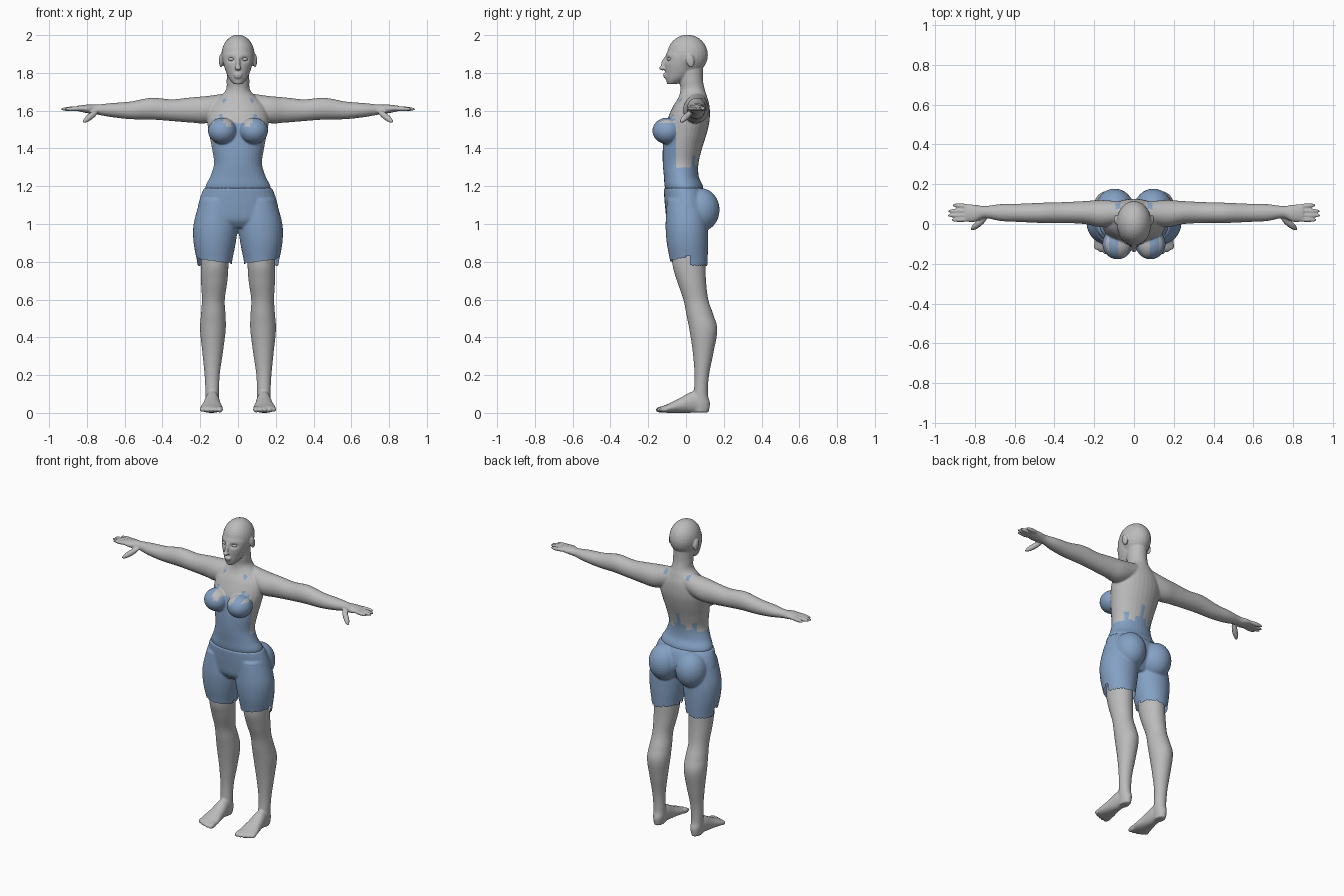
import bpy, bmesh, math
from mathutils import Vector, Matrix, Euler

if "Cube" in bpy.data.objects:
    bpy.data.objects.remove(bpy.data.objects["Cube"], do_unlink=True)


def material(name, colour):
    mat = bpy.data.materials.new(name)
    mat.use_nodes = True
    mat.diffuse_color = (*colour, 1)
    mat.node_tree.nodes["Principled BSDF"].inputs["Base Color"].default_value = (*colour, 1)
    return mat


SKIN = material("grey skin", (.5, .5, .5))
CLOTH = material("blue cloth", (.23, .355, .55))


def curve_rows(rows, steps=5):
    """Catmull-Rom interpolation between the given sections."""
    out = []
    for i in range(len(rows) - 1):
        a, b, c, d = (rows[max(0, min(len(rows) - 1, i + k))] for k in (-1, 0, 1, 2))
        for s in range(steps):
            t = s / steps
            out.append([q + t * (r - p) / 2 + t * t * (2 * p - 5 * q + 4 * r - e) / 2
                        + t ** 3 * (3 * q - p - 3 * r + e) / 2
                        for p, q, r, e in zip(a, b, c, d)])
    return out + [list(rows[-1])]


def loft(bm, axis, rows, side=1, sides=32):
    """Oval sections: position on the axis, then min and max on the two others."""
    rings = []
    for pos, u0, u1, v0, v1 in curve_rows(rows):
        ring = []
        for k in range(sides):
            ang = math.tau * k / sides
            co = [(u0 + u1) / 2 + (u1 - u0) / 2 * math.cos(ang),
                  (v0 + v1) / 2 + (v1 - v0) / 2 * math.sin(ang)]
            co.insert("xyz".index(axis), pos)
            ring.append(bm.verts.new((co[0] * side, co[1], co[2])))
        rings.append(ring)
    for lo, hi in zip(rings, rings[1:]):
        for k in range(sides):
            n = (k + 1) % sides
            bm.faces.new((lo[k], lo[n], hi[n], hi[k]))
    bm.faces.new(rings[0])
    bm.faces.new(rings[-1])


def ball(bm, centre, radii, side=1, turn=(0, 0, 0)):
    x, y, z = centre
    mat = Matrix.LocRotScale(Vector((x * side, y, z)), Euler(turn), Vector(radii))
    bmesh.ops.create_uvsphere(bm, u_segments=24, v_segments=16, radius=1, matrix=mat)


def digit(bm, start, end, radius, side):
    """Long rounded finger or toe between two points."""
    p, q = (Vector((v[0] * side, v[1], v[2])) for v in (start, end))
    rot = (q - p).to_track_quat("Z", "Y")
    mat = Matrix.LocRotScale((p + q) / 2, rot, Vector((radius, radius, (q - p).length / 2)))
    bmesh.ops.create_uvsphere(bm, u_segments=16, v_segments=16, radius=1, matrix=mat)


def fuse(name, bm, mats, voxel=.006, smooth=4):
    """Blend overlapping forms into one smooth skin."""
    bmesh.ops.recalc_face_normals(bm, faces=bm.faces)
    mesh = bpy.data.meshes.new(name)
    bm.to_mesh(mesh)
    bm.free()
    obj = bpy.data.objects.new(name, mesh)
    bpy.context.collection.objects.link(obj)
    if voxel:
        rem = obj.modifiers.new("blend", "REMESH")
        rem.mode, rem.voxel_size = "VOXEL", voxel
        soft = obj.modifiers.new("soften", "SMOOTH")
        soft.factor, soft.iterations = .5, smooth
        deps = bpy.context.evaluated_depsgraph_get()
        obj.data = bpy.data.meshes.new_from_object(obj.evaluated_get(deps))
        obj.modifiers.clear()
        obj.data.name = name
    obj.data.materials.clear()
    for m in mats:
        obj.data.materials.append(m)
    obj.data.shade_smooth()
    return obj


# Torso and neck
bm = bmesh.new()
trunk = [(1.15, .165, -.10, .09), (1.2, .172, -.113, .09), (1.25, .147, -.117, .068),
         (1.32, .127, -.123, .066), (1.4, .138, -.123, .085), (1.48, .153, -.115, .11),
         (1.55, .163, -.10, .125), (1.62, .15, -.07, .125), (1.67, .1, -.04, .113),
         (1.71, .064, -.03, .1), (1.76, .06, -.035, .09), (1.82, .06, -.04, .09)]
loft(bm, "z", [(z, -w, w, f, b) for z, w, f, b in trunk])

# Head, jaw and face
ball(bm, (0, .008, 1.895), (.088, .108, .107))
jaw = [(1.74, .022, -.1, -.05), (1.765, .045, -.106, 0), (1.8, .062, -.11, .04),
       (1.85, .077, -.112, .06), (1.9, .082, -.105, .08), (1.94, .06, -.08, .06)]
loft(bm, "z", [(z, -w, w, f, b) for z, w, f, b in jaw])
ball(bm, (0, -.117, 1.85), (.011, .014, .04), turn=(-.3, 0, 0))
ball(bm, (0, -.124, 1.825), (.017, .018, .012))
ball(bm, (0, -.11, 1.791), (.024, .012, .007))
ball(bm, (0, -.107, 1.779), (.021, .013, .008))

# Shoulders, arms, hands and bust, both sides
arm = [(.04, .01, .11, 1.58, 1.695), (.16, -.015, .12, 1.535, 1.678),
       (.25, 0, .115, 1.537, 1.67), (.35, .005, .11, 1.545, 1.66),
       (.46, .005, .107, 1.553, 1.668), (.57, .01, .102, 1.555, 1.648),
       (.67, .015, .1, 1.566, 1.64), (.75, .03, .09, 1.58, 1.632),
       (.8, .01, .097, 1.587, 1.632), (.85, .012, .1, 1.598, 1.626)]
for s in (1, -1):
    loft(bm, "x", arm, s)
    for base, tip, reach in ((.024, .02, .92), (.045, .043, .94), (.066, .065, .937), (.087, .095, .915)):
        digit(bm, (.81, base, 1.612), (reach, tip, 1.608), .0125, s)
    digit(bm, (.74, .035, 1.602), (.82, -.03, 1.538), .017, s)
    ball(bm, (.083, -.1, 1.493), (.076, .078, .07), s)
    ball(bm, (.09, .022, 1.865), (.011, .022, .037), s, (.25, 0, 0))
body = fuse("upper_body", bm, (SKIN, CLOTH), .005)

# Eye sockets pressed into the face
for v in body.data.vertices:
    if v.co.z > 1.8 and v.co.y < -.04:
        d = ((abs(v.co.x) - .036) / .02) ** 2 + ((v.co.z - 1.872) / .013) ** 2
        v.co.y += .013 * math.exp(-d)


def is_top(x, y, z):
    """Ragged strapless top with an open back and small shoulder scraps."""
    x = abs(x)
    if z < 1.3:
        return True
    if y < -.052:
        neck = 1.535 + (.045 if .08 < x < .1 else 0) - (.02 if .035 < x < .065 else 0)
        neck += .025 if .1 <= x < .125 else 0
        scrap = 1.64 < z < 1.665 and abs(x - .075) < (z - 1.635) / 2
        return z < neck or scrap
    if y > .03:
        back = 1.42 if x < .014 else 1.345 if x < .04 else 1.36 if .08 < x < .105 else 1.31
        return z < back or (abs(x - .08) < .011 and 1.66 < z < 1.685)
    return 1.64 < z < 1.665 and y < -.02 and abs(x - .075) < (z - 1.635) / 2


for p in body.data.polygons:
    p.material_index = int(is_top(*p.center))

# Eyeballs
bm = bmesh.new()
for s in (1, -1):
    ball(bm, (.035, -.088, 1.872), (.017, .013, .009), s)
fuse("eyes", bm, (SKIN,), None)

# Legs and feet
leg = [(.95, .05, .19, -.06, .09), (.8, .05, .196, -.073, .102), (.7, .056, .196, -.048, .106),
       (.6, .07, .191, -.014, .118), (.52, .066, .196, .002, .145), (.44, .065, .201, .018, .166),
       (.32, .08, .189, .036, .146), (.2, .097, .177, .045, .122), (.1, .1, .172, .04, .116),
       (.05, .1, .17, .03, .127), (.004, .108, .163, .03, .12)]
foot = [(.11, .112, .16, 0, .05), (.05, .1, .172, 0, .115), (-.03, .09, .187, 0, .08),
        (-.09, .08, .2, 0, .05), (-.13, .085, .195, .002, .034)]
for s, label in ((1, "left"), (-1, "right")):
    bm = bmesh.new()
    loft(bm, "z", leg, s)
    loft(bm, "y", foot, s)
    for k in range(5):
        x = .096 + .0235 * k
        digit(bm, (x, -.09, .024), (x, -.162 + .004 * k * k / 2, .014), .017 - .001 * k, s)
    fuse(label + "_leg", bm, (SKIN,))

# Shorts: hips, thighs and seat
bm = bmesh.new()
hips = [(1.19, .18, -.118, .095), (1.15, .197, -.116, .115), (1.08, .214, -.11, .125),
        (1.02, .2, -.1, .1), (.98, .14, -.07, .07)]
loft(bm, "z", [(z, -w, w, f, b) for z, w, f, b in hips])
thigh = [(1.13, .02, .2, -.1, .1), (1, .001, .235, -.108, .115), (.9, .012, .235, -.102, .117),
         (.8, .031, .217, -.084, .114), (.74, .031, .212, -.08, .11)]
for s in (1, -1):
    loft(bm, "z", thigh, s)
    ball(bm, (.097, .077, 1.075), (.097, .101, .115), s)
shorts = fuse("shorts", bm, (CLOTH,))


def hem(x, y):
    if y > .02:
        return .78 + (.012 if abs(x) < .1 else 0)
    return .79 + .15 * (abs(x) - .03) + (.015 if y > 0 else 0)


# Ragged open hem
bm = bmesh.new()
bm.from_mesh(shorts.data)
low = [f for f in bm.faces if f.calc_center_median().z < hem(*f.calc_center_median().xy)]
bmesh.ops.delete(bm, geom=low, context="FACES")
bm.to_mesh(shorts.data)
bm.free()
